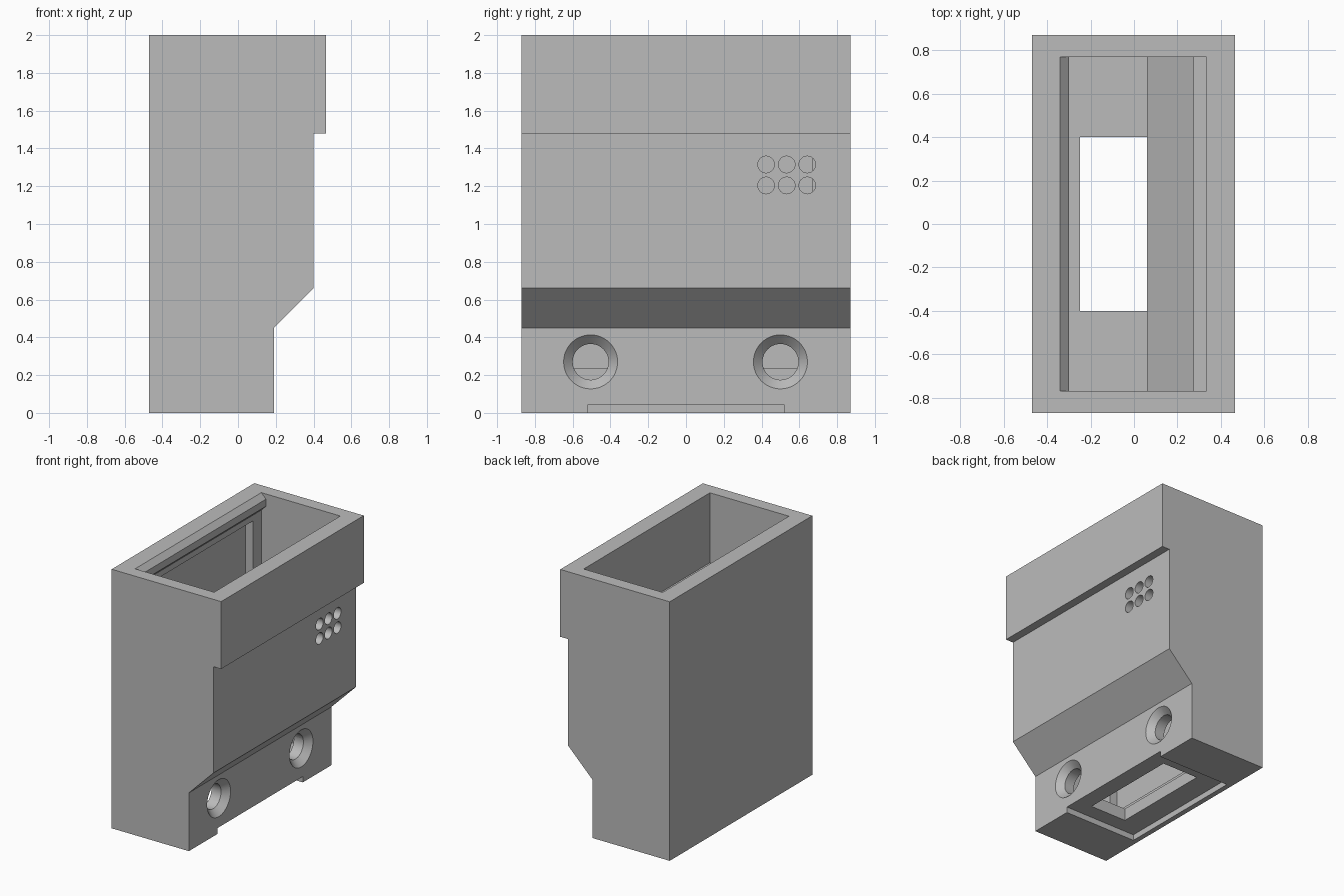
import bpy, bmesh, math
from mathutils import Matrix

cube = bpy.data.objects.get("Cube")
if cube:
    bpy.data.objects.remove(cube, do_unlink=True)

grey = bpy.data.materials.new("plain grey")
COLOUR = (0.5, 0.5, 0.5, 1.0)
grey.use_nodes = True
grey.diffuse_color = COLOUR
for node in grey.node_tree.nodes:
    if node.type == 'BSDF_PRINCIPLED':
        node.inputs["Base Color"].default_value = COLOUR


def make_object(name, bm):
    bmesh.ops.recalc_face_normals(bm, faces=bm.faces)
    mesh = bpy.data.meshes.new(name)
    bm.to_mesh(mesh)
    bm.free()
    mesh.materials.append(grey)
    obj = bpy.data.objects.new(name, mesh)
    bpy.context.collection.objects.link(obj)
    return obj


def extrude_profile(name, points, half_depth):
    """Extrude an x-z outline evenly to both sides along y."""
    bm = bmesh.new()
    face = bm.faces.new([bm.verts.new((x, -half_depth, z)) for x, z in points])
    grown = bmesh.ops.extrude_face_region(bm, geom=[face])
    verts = [g for g in grown["geom"] if isinstance(g, bmesh.types.BMVert)]
    bmesh.ops.translate(bm, verts=verts, vec=(0, 2 * half_depth, 0))
    return make_object(name, bm)


def box(name, x0, x1, z0, z1, half_depth):
    return extrude_profile(name, [(x0, z0), (x1, z0), (x1, z1), (x0, z1)], half_depth)


def bore(name, x0, x1, r0, r1, y, z):
    """Round cutter lying along x, radius r0 at x0 and r1 at x1."""
    bm = bmesh.new()
    place = Matrix.Translation(((x0 + x1) / 2, y, z)) @ Matrix.Rotation(math.pi / 2, 4, 'Y')
    bmesh.ops.create_cone(bm, cap_ends=True, segments=48, radius1=r0, radius2=r1,
                          depth=x1 - x0, matrix=place)
    return make_object(name, bm)


def cut(target, cutter):
    mod = target.modifiers.new("cut", 'BOOLEAN')
    mod.operation = 'DIFFERENCE'
    mod.solver = 'EXACT'
    mod.object = cutter
    bpy.context.view_layer.objects.active = target
    bpy.ops.object.modifier_apply(modifier=mod.name)
    bpy.data.objects.remove(cutter, do_unlink=True)


# Outer shell with stepped lip and sloped underside
housing = extrude_profile("housing", [
    (-0.47, 0), (0.19, 0), (0.19, 0.45), (0.40, 0.66),
    (0.40, 1.48), (0.465, 1.48), (0.465, 2), (-0.47, 2)], 0.87)

# Hollow inside, leaving a bevelled snap rail on one wall
cut(housing, extrude_profile("cavity", [
    (-0.34, 0.14), (0.06, 0.14), (0.06, 0.504), (0.275, 0.714),
    (0.275, 1.46), (0.335, 1.46), (0.335, 2.1), (-0.34, 2.1), (-0.34, 2),
    (-0.30, 1.96), (-0.30, 1.905), (-0.34, 1.865)], 0.77))

# Shallow panel recess in the inner wall
cut(housing, box("wall_recess", -0.404, -0.32, 0.237, 1.82, 0.67))

# Slot under the base, open to one side, and the floor window
cut(housing, box("base_slot", -0.43, 0.3, -0.1, 0.045, 0.52))
cut(housing, box("floor_window", -0.25, 0.06, -0.1, 0.2, 0.4))

# Countersunk screw holes
for y in (-0.505, 0.5):
    cut(housing, bore("screw_hole", 0, 0.3, 0.095, 0.095, y, 0.27))
    cut(housing, bore("countersink", 0.132, 0.21, 0.085, 0.163, y, 0.27))

# Grid of small vent holes
for column in range(3):
    for row in range(2):
        cut(housing, bore("vent_hole", 0.2, 0.5, 0.044, 0.044,
                          0.424 + 0.109 * column, 1.204 + 0.111 * row))

bpy.ops.object.select_all(action='DESELECT')
housing.select_set(True)
bpy.context.view_layer.objects.active = housing
bpy.ops.object.shade_smooth_by_angle(angle=math.radians(30))
